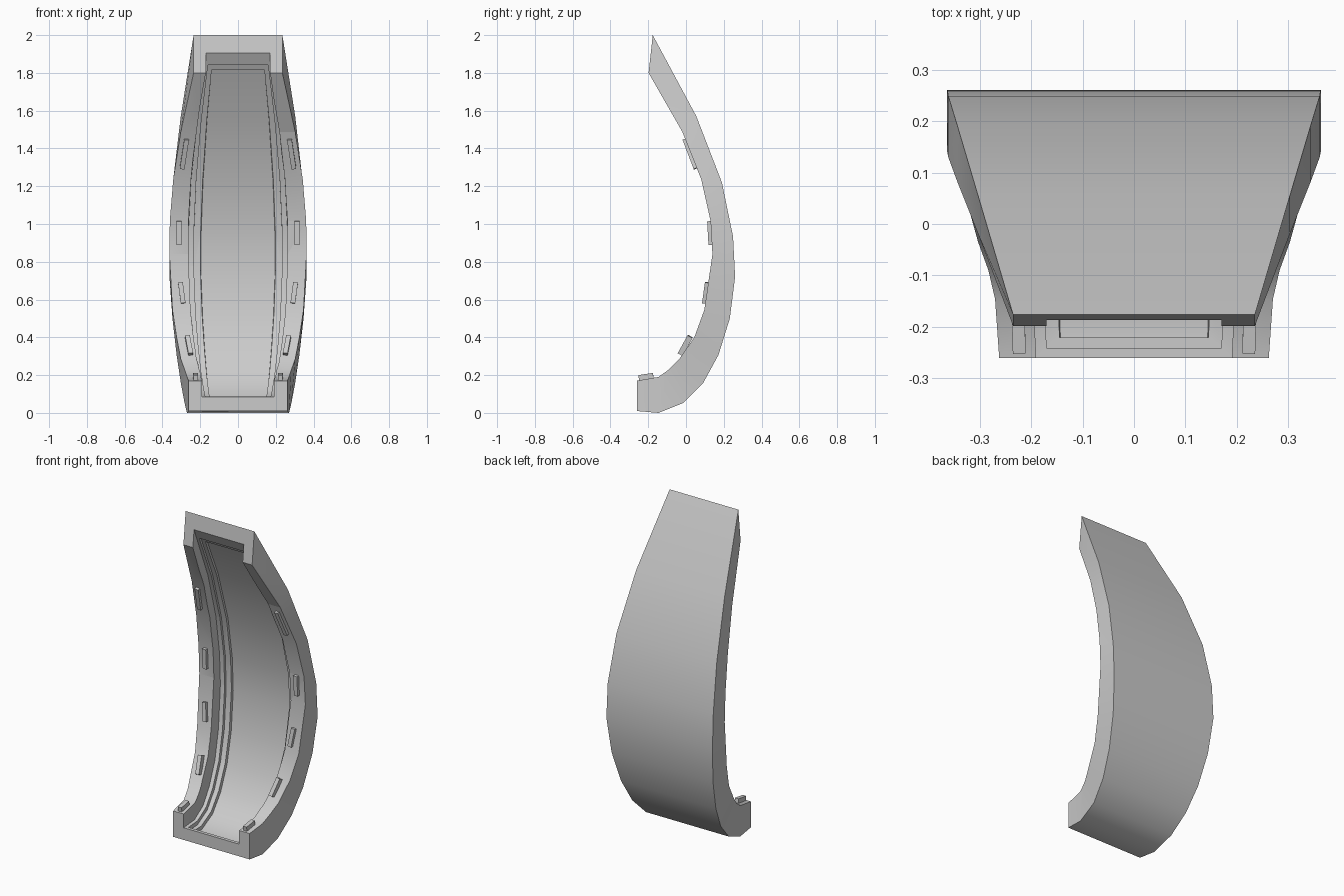
import bpy, bmesh
from mathutils import Vector, Matrix

if "Cube" in bpy.data.objects:
    bpy.data.objects.remove(bpy.data.objects["Cube"])

# stations: half width, inner (y, z), outer (y, z), from top to bottom
ST = [
    (.235, -.198, 1.80, -.176, 2.0),
    (.303, -.019, 1.487, .055, 1.57),
    (.343, .081, 1.235, .190, 1.22),
    (.361, .130, 1.016, .249, .934),
    (.363, .140, .84, .260, .72),
    (.347, .097, .545, .232, .50),
    (.325, .044, .40, .172, .307),
    (.303, -.035, .286, .092, .16),
    (.283, -.090, .230, -.013, .053),
    (.270, -.146, .19, -.146, 0),
    (.262, -.260, .17, -.260, .01),
]
LAST = len(ST) - 1


def station(s):
    """Interpolated (or slightly extrapolated) station."""
    i = min(max(int(s), 0), LAST - 1)
    f = s - i
    return [a + (b - a) * f for a, b in zip(ST[i], ST[i + 1])]


def loft(name, s0, s1, t0, t1, r0=1.0, r1=1.0):
    """Curved box between depths t0..t1 with width ratios r0 and r1."""
    ss = [s0] + [i for i in range(LAST + 1) if s0 + .001 < i < s1 - .001] + [s1]
    bm = bmesh.new()
    rings = []
    for s in ss:
        w, yi, zi, yo, zo = station(s)
        ring = []
        for x, t in ((-w * r0, t0), (w * r0, t0), (w * r1, t1), (-w * r1, t1)):
            ring.append(bm.verts.new((x, yi + (yo - yi) * t, zi + (zo - zi) * t)))
        rings.append(ring)
    for a, b in zip(rings, rings[1:]):
        for k in range(4):
            n = (k + 1) % 4
            bm.faces.new((a[k], a[n], b[n], b[k]))
    bm.faces.new(rings[0])
    bm.faces.new(rings[-1][::-1])
    bmesh.ops.recalc_face_normals(bm, faces=bm.faces[:])
    me = bpy.data.meshes.new(name)
    bm.to_mesh(me)
    bm.free()
    ob = bpy.data.objects.new(name, me)
    bpy.context.collection.objects.link(ob)
    return ob


# curved shell with three nested recesses, the first open at both ends
shell = loft("curved_shell", 0, LAST, 0, 1)
cuts = [
    loft("channel_cutter", -.1, LAST + .1, -.3, .53, .725, .725),
    loft("step_cutter", .17, LAST - .17, .4, .66, .645, .645),
    loft("floor_cutter", .30, LAST - .35, .6, .78, .55, .54),
]
bpy.context.view_layer.objects.active = shell
shell.select_set(True)
for c in cuts:
    c.hide_render = True
    m = shell.modifiers.new("recess", 'BOOLEAN')
    m.operation = 'DIFFERENCE'
    m.solver = 'EXACT'
    m.object = c
    bpy.ops.object.modifier_apply(modifier=m.name)
for c in cuts:
    bpy.data.objects.remove(c, do_unlink=True)
bpy.ops.object.shade_smooth_by_angle(angle=.5)

# small locating pegs on the rim, given by their end points
PEGS = [
    ((.272, -.004, 1.45), (.296, .055, 1.295)),
    ((.312, .127, 1.015), (.312, .134, .89)),
    ((.305, .115, .69), (.290, .100, .58)),
    ((.268, .022, .405), (.250, -.030, .31)),
    ((.225, -.173, .197), (.223, -.250, .185)),
]
for i, (a, b) in enumerate(PEGS):
    a, b = Vector(a), Vector(b)
    d = (a - b).normalized()
    side = (Vector((1, 0, 0)) - d * d.x).normalized()
    rot = Matrix((side, d.cross(side), d)).transposed().to_4x4()
    size = Matrix.Diagonal((.025, .03, (a - b).length, 1))
    bm = bmesh.new()
    bmesh.ops.create_cube(bm, size=1, matrix=Matrix.Translation((a + b) / 2) @ rot @ size)
    me = bpy.data.meshes.new("rim_peg")
    bm.to_mesh(me)
    bm.free()
    ob = bpy.data.objects.new("rim_peg_pair_%d" % (i + 1), me)
    bpy.context.collection.objects.link(ob)
    mir = ob.modifiers.new("mirror", 'MIRROR')
    mir.use_axis[0] = True
